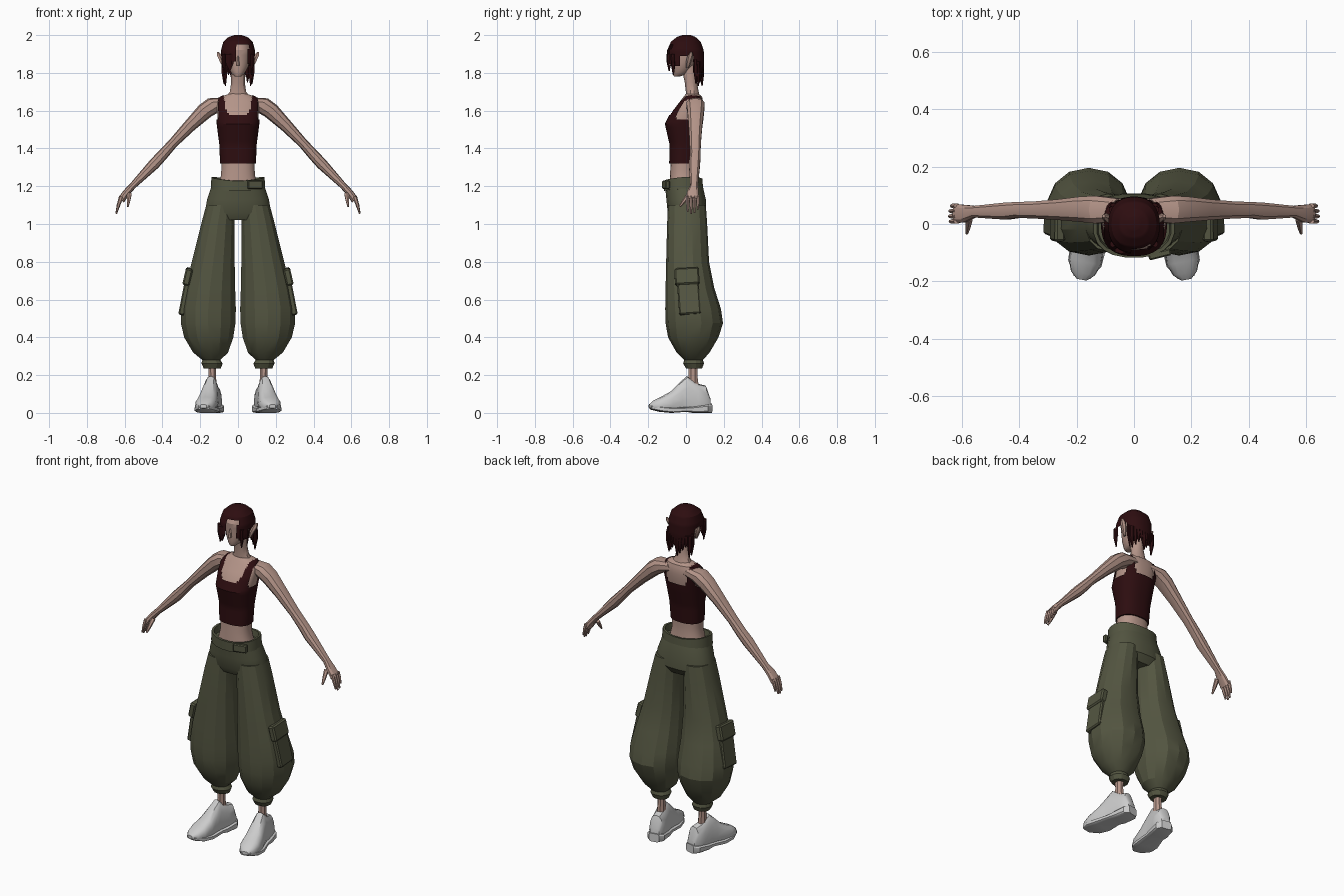
import bpy, bmesh, math
from mathutils import Matrix, Vector

old = bpy.data.objects.get("Cube")
if old:
    bpy.data.objects.remove(old, do_unlink=True)


def material(name, *rgb):
    mat = bpy.data.materials.new(name)
    mat.use_nodes = True
    mat.diffuse_color = (*rgb, 1)
    mat.node_tree.nodes["Principled BSDF"].inputs["Base Color"].default_value = (*rgb, 1)
    return mat


SKIN = material("warm skin", .46, .30, .25)
MAROON = material("dark maroon", .026, .004, .005)
OLIVE = material("olive cloth", .088, .092, .053)
PALE = material("pale grey", .6, .6, .6)

X, Y, Z = Vector((1, 0, 0)), Vector((0, 1, 0)), Vector((0, 0, 1))


def frame(u, v, w, origin=(0, 0, 0)):
    """Matrix with the given local axes and origin."""
    m = Matrix((u, v, w)).transposed().to_4x4()
    m.translation = origin
    return m


UPRIGHT = frame(X, Y, Z)


def finish(name, bm, mat, mirror, angle=30):
    bmesh.ops.recalc_face_normals(bm, faces=bm.faces)
    mesh = bpy.data.meshes.new(name)
    bm.to_mesh(mesh)
    bm.free()
    mesh.materials.append(mat)
    obj = bpy.data.objects.new(name, mesh)
    bpy.context.collection.objects.link(obj)
    bpy.ops.object.select_all(action='DESELECT')
    obj.select_set(True)
    bpy.context.view_layer.objects.active = obj
    bpy.ops.object.shade_smooth_by_angle(angle=math.radians(angle))
    if mirror:
        obj.modifiers.new("mirror", 'MIRROR').use_mirror_merge = False
    return obj


def loft(name, mat, sections, sides=12, steps=1, power=2.0, basis=UPRIGHT,
         grow=0, keep=None, warp=None, mirror=False, angle=30):
    """Skin over sections given as (u min, u max, v min, v max, w)."""
    rows = [[p + (q - p) * k / steps for p, q in zip(a, b)]
            for a, b in zip(sections, sections[1:]) for k in range(steps)]
    rows.append(sections[-1])
    bm = bmesh.new()
    rings = []
    for u0, u1, v0, v1, w in rows:
        ring = []
        for i in range(sides):
            t = math.tau * (i + .5) / sides
            c, s = (math.copysign(abs(f) ** (2 / power), f) for f in (math.cos(t), math.sin(t)))
            p = Vector(((u0 + u1) / 2 + c * ((u1 - u0) / 2 + grow),
                        (v0 + v1) / 2 + s * ((v1 - v0) / 2 + grow), w))
            ring.append(bm.verts.new(basis @ (warp(p) if warp else p)))
        rings.append(ring)
    for a, b in zip(rings, rings[1:]):
        for i in range(sides):
            j = (i + 1) % sides
            bm.faces.new((a[i], a[j], b[j], b[i]))
    bm.faces.new(rings[0])
    bm.faces.new(rings[-1])
    if keep:
        drop = [f for f in bm.faces if not keep(f.calc_center_median())]
        bmesh.ops.delete(bm, geom=drop, context='FACES')
    return finish(name, bm, mat, mirror, angle)


def block(name, mat, center, size, tilt=(0, 0, 0), mirror=False):
    """Bevelled box, tilted by degrees about x, y and z."""
    bm = bmesh.new()
    bmesh.ops.create_cube(bm, size=1)
    turn = Matrix.Identity(4)
    for deg, axis in zip(tilt, "XYZ"):
        turn = Matrix.Rotation(math.radians(deg), 4, axis) @ turn
    bm.transform(Matrix.Translation(center) @ turn @ Matrix.Diagonal((*size, 1)))
    bmesh.ops.bevel(bm, geom=bm.edges[:], offset=min(size) * .2, segments=1, affect='EDGES')
    finish(name, bm, mat, mirror)


# Torso and the cropped top that follows it
torso = [(-.11, .11, -.09, .06, 1.18), (-.09, .09, -.085, .05, 1.26),
         (-.088, .088, -.082, .05, 1.32), (-.092, .092, -.08, .058, 1.42),
         (-.106, .106, -.105, .082, 1.53), (-.112, .112, -.07, .092, 1.6),
         (-.113, .113, -.035, .092, 1.645), (-.088, .088, -.012, .085, 1.675),
         (-.045, .045, 0, .065, 1.69)]
loft("torso", SKIN, torso, 24, 2, 2.4)


def on_top(c):
    side = abs(c.x)
    scoop = (1.575 if c.y < .03 else 1.56) + .12 * (side / .078) ** 6
    return c.z < scoop and not (c.z > 1.55 and side > .104) and side < .125


loft("cropped_top", MAROON, torso[2:], 64, 6, 2.4, grow=.007, keep=on_top)

# Neck, head and face
loft("neck", SKIN, [(-.075, .075, 0, .08, 1.66), (-.045, .045, -.002, .068, 1.7),
                    (-.037, .037, -.008, .06, 1.75), (-.04, .04, -.03, .06, 1.85)], 12)
loft("head", SKIN, [(-.018, .018, -.065, -.03, 1.782), (-.034, .034, -.07, .01, 1.795),
                    (-.054, .054, -.073, .04, 1.83), (-.066, .066, -.074, .07, 1.87),
                    (-.072, .072, -.078, .08, 1.92), (-.05, .05, -.05, .06, 1.975)], 16, 2)
loft("nose", SKIN, [(-.011, .011, -.092, -.06, 1.84), (-.009, .009, -.088, -.06, 1.85),
                    (-.004, .004, -.076, -.06, 1.89)], 6)
loft("ears", SKIN, [(.066, .08, .0, .015, 1.825), (.07, .098, .0, .03, 1.86),
                    (.08, .112, .008, .038, 1.89), (.1, .112, .022, .034, 1.91)], 6, mirror=True)


# Hair cap with a swept fringe, parted to one side
def on_hair(c):
    if c.y > .035:
        edge = 1.8
    elif c.y > -.035:
        edge = 1.885
    elif c.x < -.01:
        edge = 1.825 + .04 * (c.x + .09) / .08
    else:
        edge = 1.95 if c.x < .055 else 1.84
    return c.z > edge


loft("hair_cap", MAROON, [(-.08, .08, -.1, .09, 1.79), (-.09, .09, -.104, .096, 1.86),
                          (-.09, .09, -.1, .094, 1.92), (-.078, .078, -.08, .078, 1.965),
                          (-.05, .05, -.048, .05, 1.99), (-.02, .02, -.02, .025, 2.0)],
     40, 6, 2.3, keep=on_hair)


# Loose tapering locks around the back and the temples
def lock(name, x, y, top, tip, width):
    loft(name, MAROON, [(x - width / 2, x + width / 2, y - .012, y + .012, top),
                        (x - width / 2, x + width / 2, y - .01, y + .014, (top + tip) / 2),
                        (x * .95 - .003, x * .95 + .003, y, y + .006, tip)], 6)


for i in range(9):
    x = (i - 4) * .0175
    lock(f"back_lock_{i + 1}", x, .082 - 4 * x * x, 1.86, 1.73 + .02 * (i * 3 % 4), .03)
for side, label in ((-1, "right"), (1, "left")):
    lock(f"{label}_temple_lock", side * .074, -.07, 1.9, 1.79, .022)
    lock(f"{label}_nape_lock", side * .078, .05, 1.87, 1.74, .022)
lock("fringe_lock", -.045, -.092, 1.9, 1.81, .05)

# Arms run diagonally down from the shoulders
ARM = frame(Y, Vector((.72, 0, .69)), Vector((.69, 0, -.72)), (.15, 0, 1.63))
loft("arms", SKIN, [(.01, .09, -.1, -.025, -.08), (0, .1, -.065, .03, -.02),
                    (.005, .098, -.048, .04, .04), (.012, .088, -.034, .034, .15),
                    (.018, .08, -.026, .026, .28), (.02, .078, -.032, .026, .37),
                    (.014, .076, -.034, .026, .43), (.022, .064, -.02, .016, .59),
                    (.005, .068, -.022, .016, .64), (.002, .07, -.03, .01, .69)],
     10, power=2.3, basis=ARM, mirror=True)

# Fingers bend down from the palm, thumb reaches forward
for i, name in enumerate(("index", "middle", "ring", "little")):
    reach = (.085, .095, .09, .07)[i]
    FINGER = frame(Y, Vector((.96, 0, .28)), Vector((.28, 0, -.96)), (.618, .009 + .018 * i, 1.145))
    loft(f"{name}_fingers", SKIN, [(-.009, .009, -.012, .012, 0), (-.009, .009, -.008, .011, reach / 2),
                                   (-.005, .005, -.004, .005, reach)], 6, basis=FINGER, mirror=True)
down = Vector((.1, -.6, -.79)).normalized()
across = down.cross(X).normalized()
loft("thumbs", SKIN, [(-.014, .014, -.012, .012, 0), (-.01, .01, -.01, .01, .05), (-.005, .005, -.005, .005, .085)],
     6, basis=frame(down.cross(across), across, down, (.575, .018, 1.16)), mirror=True)

# Baggy trousers: hips, waistband, ballooning legs
loft("trouser_hips", OLIVE, [(-.16, .16, -.075, .08, 1.02), (-.178, .178, -.098, .108, 1.06),
                             (-.165, .165, -.105, .106, 1.13), (-.142, .142, -.112, .09, 1.2)], 20, power=2.3)


def dip(p):
    return p + Z * (.012 * abs(p.x) / .14 + .1 * min(0, p.y) * (p.z > 1.2))


loft("waistband", OLIVE, [(-.146, .146, -.118, .092, 1.172), (-.142, .142, -.118, .088, 1.238),
                          (-.13, .13, -.106, .076, 1.238), (-.125, .125, -.1, .07, 1.2)],
     20, power=2.3, warp=dip)
block("belt_tab", OLIVE, (.09, -.106, 1.208), (.08, .024, .045), (0, 0, 14))
loft("trouser_legs", OLIVE, [(.09, .182, .0, .085, .235), (.08, .195, -.015, .095, .262),
                             (.092, .19, -.01, .09, .28), (.05, .24, -.05, .125, .32),
                             (.022, .288, -.095, .172, .4), (.01, .306, -.108, .196, .475),
                             (.008, .307, -.11, .185, .55), (.012, .285, -.108, .15, .66),
                             (.015, .247, -.105, .122, .8), (.016, .197, -.1, .112, 1.0),
                             (.012, .17, -.095, .105, 1.1)], 14, power=2.15, mirror=True, angle=22)

# Cargo pockets on the outer legs
block("pocket_flaps", OLIVE, (.266, .005, .722), (.038, .13, .09), (3, -13, 0), True)
block("pocket_bags", OLIVE, (.283, .016, .605), (.034, .115, .17), (4, -11, 0), True)

# Ankles and shoes, toes turned out
loft("ankles", SKIN, [(.108, .162, .0, .075, .1), (.115, .157, .012, .062, .2), (.112, .16, .01, .065, .27)],
     8, mirror=True)
turn = Matrix.Rotation(math.radians(11), 4, 'Z')
SHOE = Matrix.Translation((.145, 0, 0)) @ turn @ frame(X, Z, Y)
loft("shoes", PALE, [(-.03, .03, .01, .08, .128), (-.046, .046, .006, .145, .105),
                     (-.05, .05, .006, .155, .06), (-.052, .052, .008, .195, .005),
                     (-.055, .055, .01, .165, -.03), (-.06, .06, .008, .115, -.08),
                     (-.06, .06, .008, .085, -.135), (-.044, .044, .014, .065, -.175),
                     (-.018, .018, .025, .045, -.198)], 14, power=2.8, basis=SHOE,
     warp=lambda p: Vector((p.x * (1.06 - 2.4 * p.y), p.y, p.z)), mirror=True)
loft("soles", PALE, [(-.03, .03, 0, .05, .136), (-.052, .052, 0, .045, .11), (-.055, .055, 0, .035, .04),
                     (-.052, .052, .006, .03, .0), (-.064, .064, 0, .028, -.08),
                     (-.06, .06, .006, .034, -.14), (-.03, .03, .018, .04, -.19)],
     12, power=5, basis=SHOE, mirror=True)
